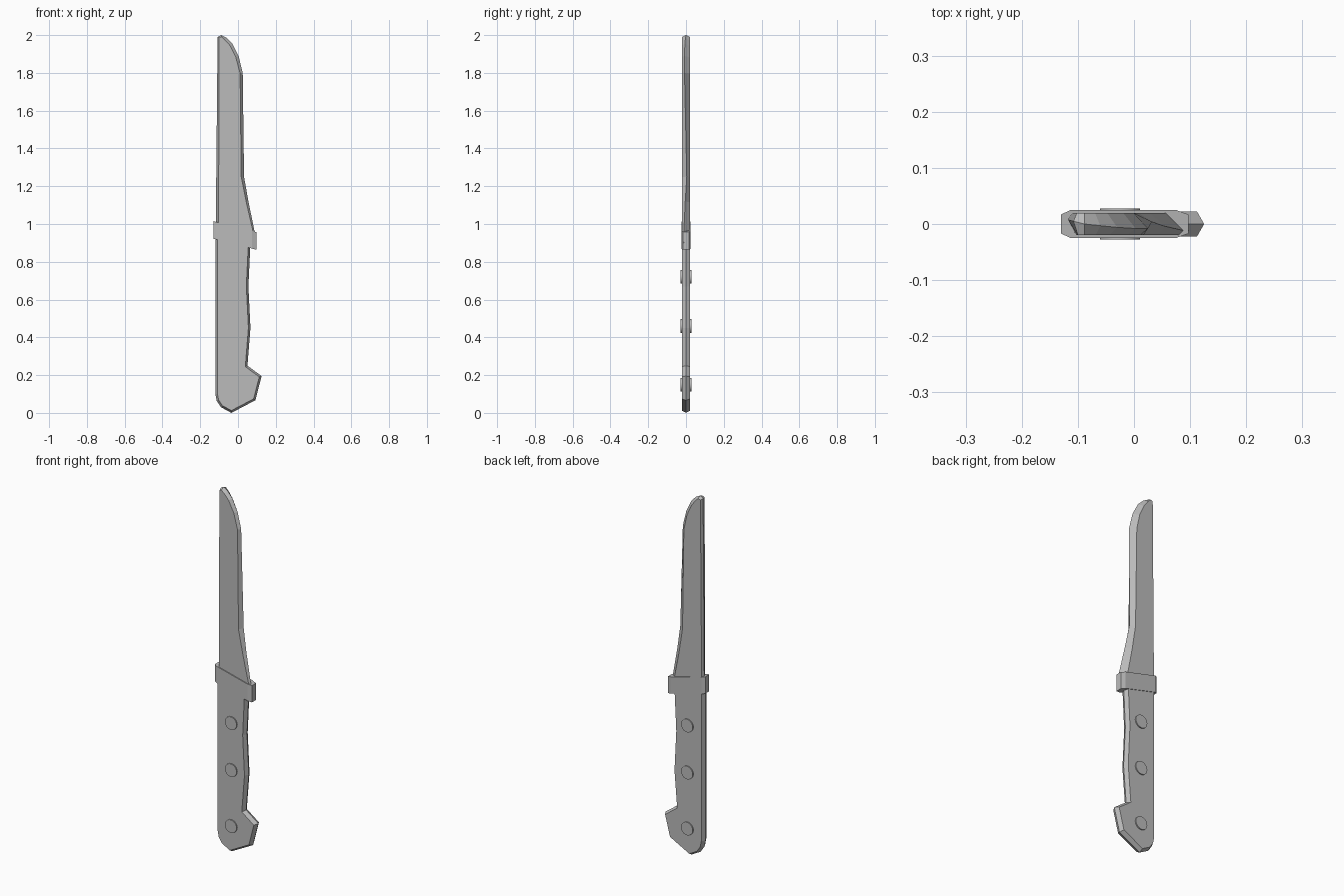
import bpy, bmesh, math
from mathutils import Vector, Matrix

if "Cube" in bpy.data.objects:
    bpy.data.objects.remove(bpy.data.objects["Cube"])

steel = bpy.data.materials.new("grey")
steel.diffuse_color = (0.5, 0.5, 0.5, 1)
steel.use_nodes = True
steel.node_tree.nodes["Principled BSDF"].inputs["Base Color"].default_value = steel.diffuse_color


def finish(name, bm):
    bmesh.ops.recalc_face_normals(bm, faces=bm.faces)
    mesh = bpy.data.meshes.new(name)
    bm.to_mesh(mesh)
    bm.free()
    mesh.materials.append(steel)
    obj = bpy.data.objects.new(name, mesh)
    bpy.context.collection.objects.link(obj)
    return obj


def inset(points, i, distance):
    """Move corner i of a counter-clockwise outline inwards."""
    a, p, b = (Vector(points[j % len(points)][:2]) for j in (i - 1, i, i + 1))
    d1, d2 = (p - a).normalized(), (b - p).normalized()
    n1, n2 = Vector((-d1.y, d1.x)), Vector((-d2.y, d2.x))
    return p + (n1 + n2) * (distance / (1 + n1.dot(n2)))


def ridged_plate(name, points, half):
    """points: x, z, ridge y, front bevel width, back bevel width."""
    bm = bmesh.new()
    front, ridge, back = [], [], []
    for i, (x, z, y, wf, wb) in enumerate(points):
        f, b = inset(points, i, wf), inset(points, i, wb)
        front.append(bm.verts.new((f.x, -half, f.y)))
        ridge.append(bm.verts.new((x, y, z)))
        back.append(bm.verts.new((b.x, half, b.y)))
    bm.faces.new(front)
    bm.faces.new(back[::-1])
    for lo, hi in ((front, ridge), (ridge, back)):
        for i in range(len(points)):
            j = (i + 1) % len(points)
            bm.faces.new((lo[i], lo[j], hi[j], hi[i]))
    return finish(name, bm)


# Blade with an off-centre cutting edge and bevelled spine
ridged_plate("blade", [
    (-0.118, 0.95, 0.008, 0.015, 0.008), (0.098, 0.90, -0.012, 0.008, 0.03),
    (0.09, 0.95, -0.012, 0.008, 0.03), (0.055, 1.12, -0.004, 0.012, 0.028),
    (0.032, 1.25, 0.004, 0.015, 0.025), (0.025, 1.80, -0.008, 0.014, 0.026),
    (0.003, 1.89, -0.008, 0.016, 0.024), (-0.03, 1.955, -0.006, 0.016, 0.022),
    (-0.06, 1.985, -0.003, 0.014, 0.016), (-0.088, 2.0, 0, 0.008, 0.008),
    (-0.108, 1.99, 0.005, 0.008, 0.006)], 0.02)

# Handle with a hooked pommel
outline = [(-0.12, 0.10), (-0.113, 0.065), (-0.09, 0.03), (-0.035, 0.0),
           (0.092, 0.067), (0.125, 0.195), (0.05, 0.25), (0.066, 0.45),
           (0.055, 0.67), (0.066, 0.90), (-0.12, 0.95)]
ridged_plate("handle", [(x, z, 0, 0.011, 0.011) for x, z in outline], 0.022)

# Slanted guard collar
section = [(-0.13, -0.017), (-0.113, -0.025), (0.075, -0.025), (0.097, -0.017),
           (0.097, 0.017), (0.075, 0.025), (-0.113, 0.025), (-0.13, 0.017)]
bm = bmesh.new()
rings = [[bm.verts.new((x, y, z - 0.255 * (x + 0.13))) for x, y in section]
         for z in (0.922, 1.015)]
bm.faces.new(rings[0][::-1])
bm.faces.new(rings[1])
for i in range(8):
    j = (i + 1) % 8
    bm.faces.new((rings[0][i], rings[0][j], rings[1][j], rings[1][i]))
finish("guard", bm)

# Rivets running through the handle
for n, z in enumerate((0.15, 0.46, 0.72)):
    bm = bmesh.new()
    bmesh.ops.create_cone(
        bm, cap_ends=True, segments=20, radius1=0.036, radius2=0.036, depth=0.056,
        matrix=Matrix.Translation((-0.025, 0, z)) @ Matrix.Rotation(math.pi / 2, 4, 'X'))
    rivet = finish(f"rivet_{n + 1}", bm)
    bpy.ops.object.select_all(action='DESELECT')
    rivet.select_set(True)
    bpy.context.view_layer.objects.active = rivet
    bpy.ops.object.shade_smooth_by_angle(angle=math.radians(40))
